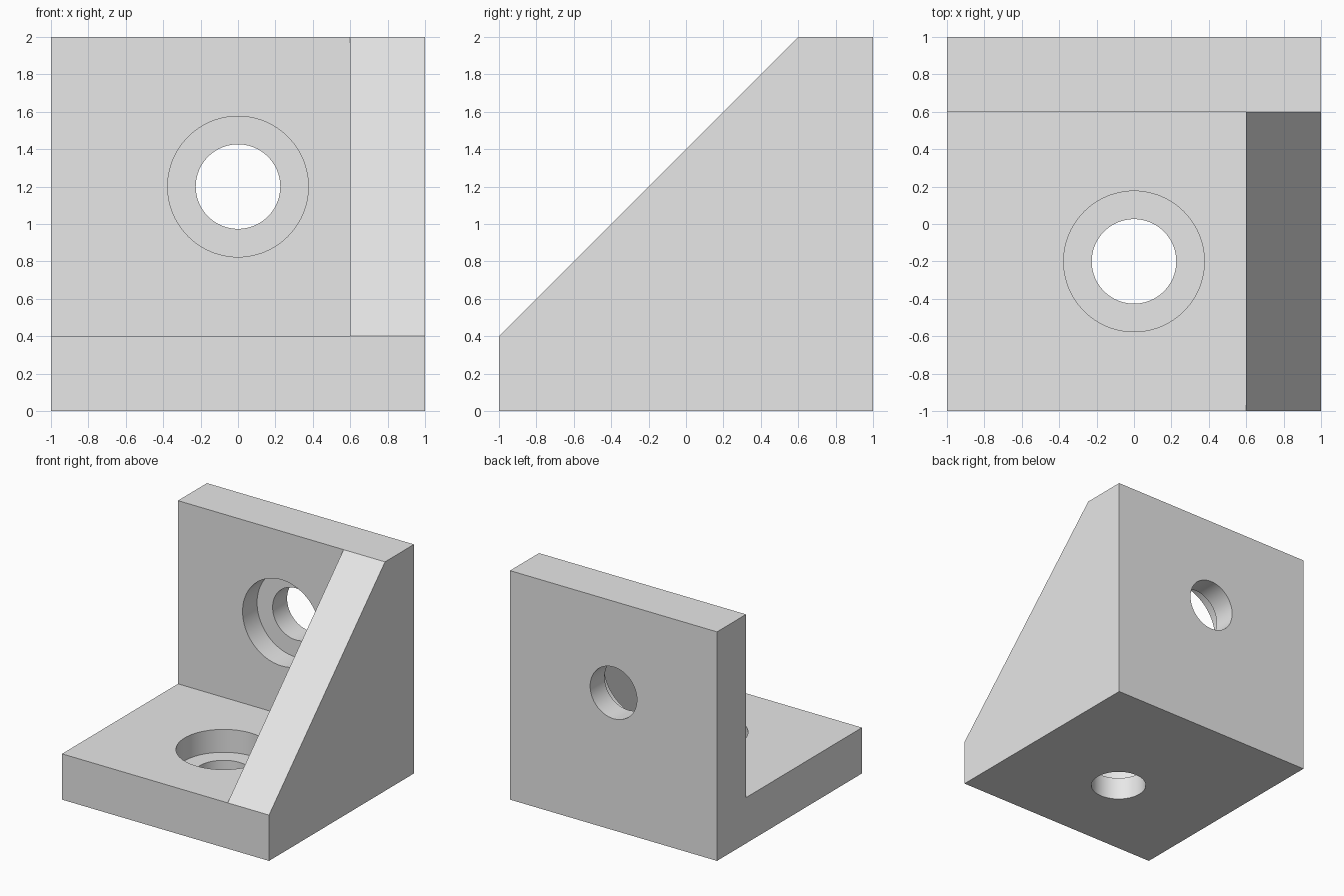
import bpy
import bmesh
import math
from mathutils import Matrix, Vector

default_cube = bpy.data.objects.get("Cube")
if default_cube:
    bpy.data.objects.remove(default_cube, do_unlink=True)

PLATE = 0.4          # thickness of both plates and the gusset
INNER = 1 - PLATE    # inside faces of back plate and gusset
SEAT = 0.2           # depth of each counterbore
BORE_R, SEAT_R = 0.226, 0.376

grey = bpy.data.materials.new("plain grey")
grey.use_nodes = True
GREY = (0.8, 0.8, 0.8, 1)
grey.diffuse_color = GREY
grey.node_tree.nodes["Principled BSDF"].inputs["Base Color"].default_value = GREY


def make_object(name, bm):
    bmesh.ops.recalc_face_normals(bm, faces=bm.faces)
    mesh = bpy.data.meshes.new(name)
    bm.to_mesh(mesh)
    bm.free()
    mesh.materials.append(grey)
    obj = bpy.data.objects.new(name, mesh)
    bpy.context.collection.objects.link(obj)
    return obj


def box_cutter(name, low, high):
    low, high = Vector(low), Vector(high)
    bm = bmesh.new()
    bmesh.ops.create_cube(bm, size=1, matrix=Matrix.Translation((low + high) / 2)
                          @ Matrix.Diagonal((high - low).to_4d()))
    return make_object(name, bm)


def round_cutter(name, start, end, radius):
    start, end = Vector(start), Vector(end)
    axis = end - start
    turn = axis.to_track_quat("Z", "Y").to_matrix().to_4x4()
    bm = bmesh.new()
    bmesh.ops.create_cone(bm, cap_ends=True, segments=96, radius1=radius, radius2=radius,
                          depth=axis.length,
                          matrix=Matrix.Translation((start + end) / 2) @ turn)
    return make_object(name, bm)


def cut(target, cutter):
    cutter.hide_render = True
    mod = target.modifiers.new(cutter.name, "BOOLEAN")
    mod.operation = "DIFFERENCE"
    mod.solver = "EXACT"
    mod.object = cutter
    bpy.context.view_layer.objects.active = target
    bpy.ops.object.modifier_apply(modifier=mod.name)
    bpy.data.objects.remove(cutter, do_unlink=True)


# Bracket body: sloped side profile extruded across the full width
profile = [(-1, 0), (1, 0), (1, 2), (INNER, 2), (-1, PLATE)]
bm = bmesh.new()
side = bm.faces.new([bm.verts.new((-1, y, z)) for y, z in profile])
extruded = bmesh.ops.extrude_face_region(bm, geom=[side])["geom"]
bmesh.ops.translate(bm, vec=(2, 0, 0),
                    verts=[v for v in extruded if isinstance(v, bmesh.types.BMVert)])
bracket = make_object("corner_bracket", bm)

# Open inside corner, leaving base plate, back plate and side gusset
cut(bracket, box_cutter("inside_corner", (-1.5, -1.5, PLATE), (INNER, INNER, 2.5)))

# Counterbored hole in the base plate
cut(bracket, round_cutter("base_seat", (0, -0.2, SEAT), (0, -0.2, PLATE + 0.1), SEAT_R))
cut(bracket, round_cutter("base_bore", (0, -0.2, -0.1), (0, -0.2, PLATE), BORE_R))

# Counterbored hole in the back plate
cut(bracket, round_cutter("back_seat", (0, INNER - 0.1, 1.2), (0, 1 - SEAT, 1.2), SEAT_R))
cut(bracket, round_cutter("back_bore", (0, INNER, 1.2), (0, 1.1, 1.2), BORE_R))

# Smooth bores, crisp edges
bpy.ops.object.select_all(action="DESELECT")
bracket.select_set(True)
bpy.context.view_layer.objects.active = bracket
bpy.ops.object.shade_smooth_by_angle(angle=math.radians(30))
